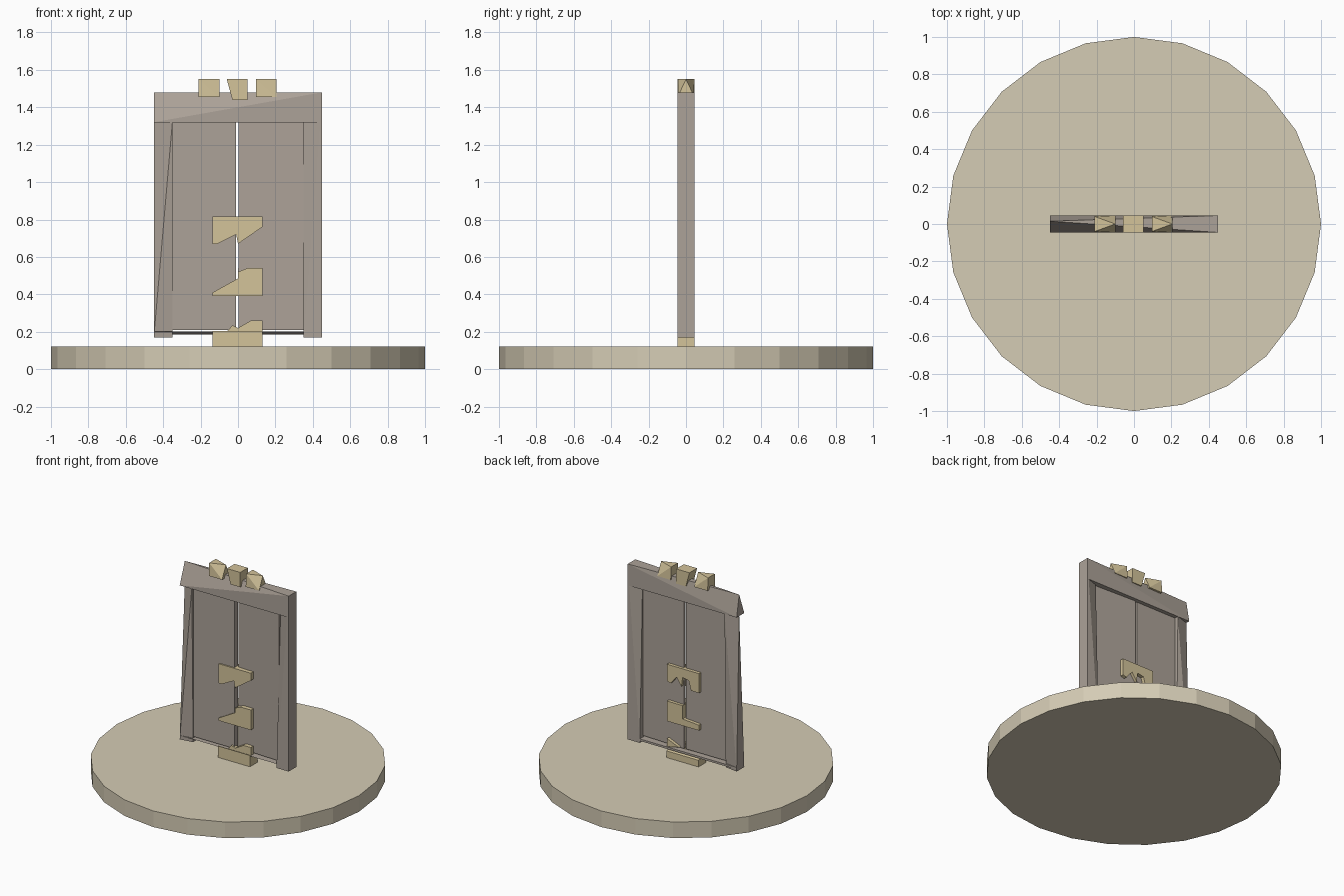
import bpy, bmesh, math

if "Cube" in bpy.data.objects:
    bpy.data.objects.remove(bpy.data.objects["Cube"])


def material(name, srgb):
    m = bpy.data.materials.new(name)
    lin = [((c / 255 + 0.055) / 1.055) ** 2.4 for c in srgb]
    m.diffuse_color = (*lin, 1)
    m.use_nodes = True
    m.node_tree.nodes["Principled BSDF"].inputs["Base Color"].default_value = m.diffuse_color
    return m


SAND = material("pale_sand", (213, 204, 181))
STONE = material("grey_stone", (172, 162, 152))
GOLD = material("dull_gold", (211, 195, 154))


def finish(name, bm, mat):
    bmesh.ops.recalc_face_normals(bm, faces=bm.faces[:])
    me = bpy.data.meshes.new(name)
    bm.to_mesh(me)
    bm.free()
    me.materials.append(mat)
    ob = bpy.data.objects.new(name, me)
    bpy.context.collection.objects.link(ob)
    return ob


def loft(name, low, high, z0, z1, mat):
    """Convex chunk between a low and a high outline (x, y)."""
    bm = bmesh.new()
    for pts, z in ((low, z0), (high, z1)):
        for x, y in pts:
            bm.verts.new((x, y, z))
    bmesh.ops.convex_hull(bm, input=bm.verts[:])
    return finish(name, bm, mat)


def plate(name, outline, y0, y1, mat):
    """Front outline (x, z) extruded from y0 to y1."""
    bm = bmesh.new()
    face = bm.faces.new([bm.verts.new((x, y0, z)) for x, z in outline])
    ext = bmesh.ops.extrude_face_region(bm, geom=[face])
    for g in ext["geom"]:
        if isinstance(g, bmesh.types.BMVert):
            g.co.y = y1
    return finish(name, bm, mat)


def rect(x0, x1, y0, y1):
    return [(x0, y0), (x1, y0), (x1, y1), (x0, y1)]


D = 0.045  # half depth of the gate

# Round base
ring = [(math.cos(math.tau * i / 24), math.sin(math.tau * i / 24)) for i in range(24)]
bm = bmesh.new()
bottom = bm.faces.new([bm.verts.new((x, y, 0)) for x, y in ring])
for g in bmesh.ops.extrude_face_region(bm, geom=[bottom])["geom"]:
    if isinstance(g, bmesh.types.BMVert):
        g.co.z = 0.12
finish("round_base", bm, SAND)

# Rough-hewn posts and lintel
loft("left_post", [(-0.45, -D), (-0.45, D), (-0.35, 0.03), (-0.35, -0.03)],
     [(-0.45, 0.015), (-0.35, D), (-0.35, -D)], 0.17, 1.33, STONE)
loft("right_post", rect(0.35, 0.45, -D, D),
     [(0.45, -D), (0.45, D), (0.35, 0.01)], 0.17, 1.475, STONE)
loft("lintel", rect(-0.45, 0.45, -D, D),
     [(-0.45, 0.015), (0.45, -D), (0.45, D)], 1.32, 1.48, STONE)

# Door leaves
loft("left_door", rect(-0.35, -0.012, -0.025, 0.015),
     rect(-0.35, -0.012, -0.025, 0.015), 0.21, 1.33, STONE)
leaf = [(0.003, 0.0), (0.35, -0.015), (0.35, 0.005), (0.003, 0.02)]
loft("right_door", leaf, leaf, 0.21, 1.33, STONE)

# Thin sloping threshold
loft("threshold", [(-0.45, D), (0.35, D)],
     [(-0.45, -D), (0.35, -D), (0.35, D), (-0.45, D)], 0.185, 0.2, STONE)

# Crest blocks on the lintel
for name, x in (("left_crest", -0.21), ("right_crest", 0.095)):
    loft(name, rect(x, x + 0.11, -D, D),
         [(x, -0.04), (x, 0.04), (x + 0.11, 0.0)], 1.455, 1.55, GOLD)
loft("middle_crest", rect(-0.03, 0.05, -D, D), rect(-0.06, 0.05, -D, D),
     1.44, 1.55, GOLD)

# Broken gold fittings: front and back halves
plate("upper_fitting_front", [(-0.135, 0.67), (-0.11, 0.67), (-0.01, 0.72), (0, 0.67),
      (0.13, 0.76), (0.13, 0.815), (-0.135, 0.815)], -0.035, 0.0, GOLD)
plate("upper_fitting_back", [(-0.135, 0.67), (-0.07, 0.67), (-0.05, 0.74), (0, 0.75),
      (0.01, 0.68), (0.05, 0.74), (0.1, 0.68), (0.13, 0.69), (0.13, 0.815),
      (-0.135, 0.815)], 0.0, 0.04, GOLD)
plate("middle_fitting_front", [(-0.135, 0.39), (0.13, 0.39), (0.13, 0.54), (0.05, 0.54),
      (0, 0.52), (0, 0.485), (-0.135, 0.41)], -0.035, 0.0, GOLD)
plate("middle_fitting_back", [(-0.135, 0.39), (0.13, 0.39), (0.13, 0.54), (0, 0.54),
      (0, 0.44), (-0.135, 0.43)], 0.0, 0.04, GOLD)
plate("lower_fitting_front", [(-0.06, 0.2), (0.13, 0.2), (0.13, 0.26), (0.07, 0.26),
      (0, 0.22), (-0.03, 0.235)], -0.035, 0.0, GOLD)
plate("lower_fitting_back", [(0.03, 0.22), (0.13, 0.2), (0.13, 0.26)], 0.0, 0.04, GOLD)

# Wedge-shaped doorstep
bm = bmesh.new()
for x in (-0.135, 0.13):
    for y, z in ((-D, 0.12), (D, 0.12), (D, 0.17), (-D, 0.205)):
        bm.verts.new((x, y, z))
bmesh.ops.convex_hull(bm, input=bm.verts[:])
finish("doorstep", bm, GOLD)
